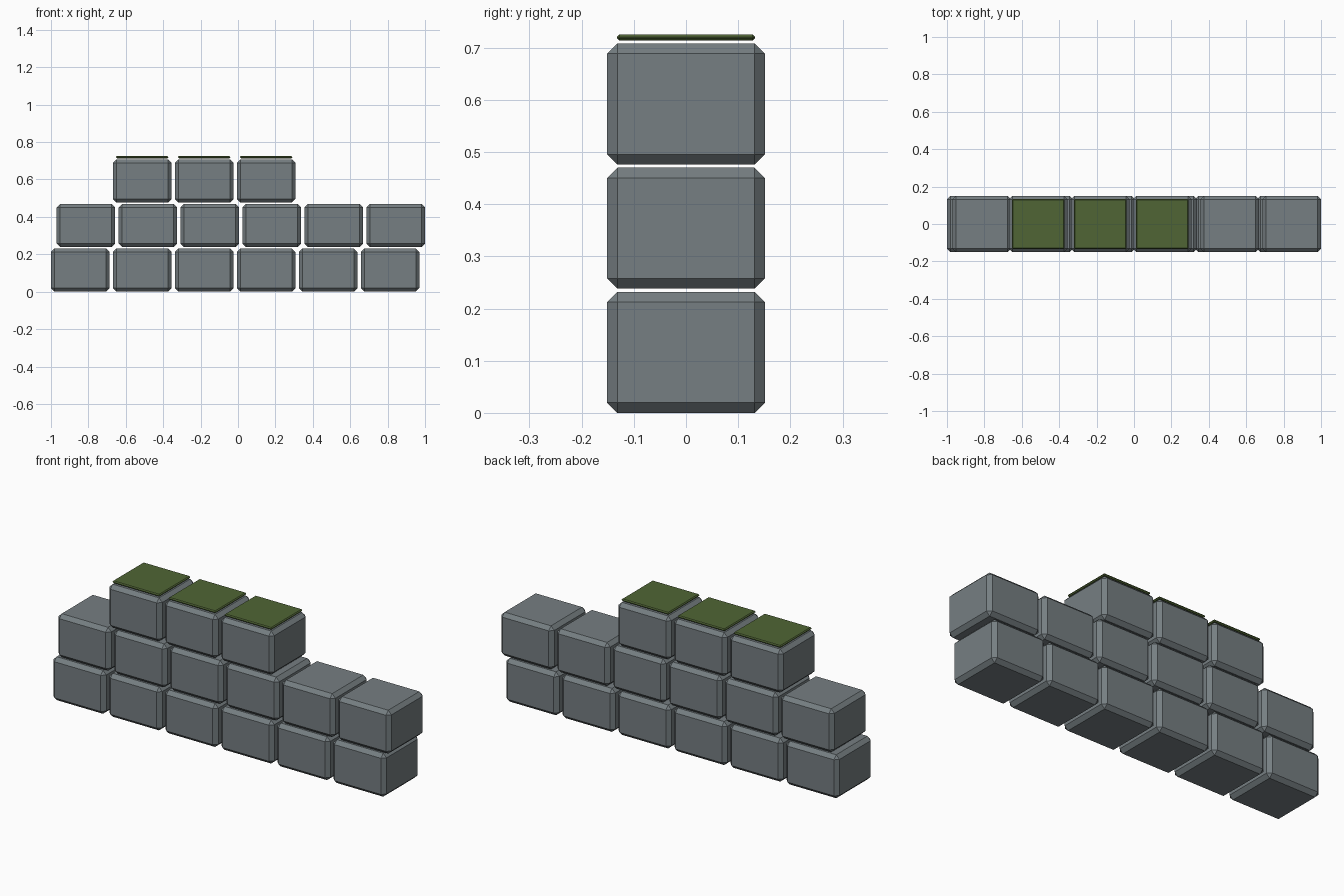
import bpy, bmesh
from mathutils import Matrix, Vector

if "Cube" in bpy.data.objects:
    bpy.data.objects.remove(bpy.data.objects["Cube"])


def material(name, rgb):
    m = bpy.data.materials.new(name)
    m.diffuse_color = (*rgb, 1)
    m.use_nodes = True
    m.node_tree.nodes["Principled BSDF"].inputs["Base Color"].default_value = m.diffuse_color
    return m


STONE = material("grey stone", (0.18, 0.21, 0.223))
MOSS = material("moss green", (0.08, 0.13, 0.035))


def chamfered_box(name, centre, size, bevel, mat):
    bm = bmesh.new()
    bmesh.ops.create_cube(bm, size=1, matrix=Matrix.Diagonal((*size, 1)))
    bmesh.ops.bevel(bm, geom=bm.edges[:], offset=bevel, segments=1,
                    affect='EDGES', profile=0.5)
    me = bpy.data.meshes.new(name)
    bm.to_mesh(me)
    bm.free()
    me.materials.append(mat)
    ob = bpy.data.objects.new(name, me)
    ob.location = Vector(centre)
    bpy.context.collection.objects.link(ob)
    return ob


W, D, H = 0.313, 0.302, 0.232      # block size
PITCH_X, PITCH_Z = 0.3314, 0.238   # block spacing
# start of each course and which blocks survive in it
COURSES = [(-1.0, range(6)), (-0.97, range(6)), (-1.0, range(1, 4))]

for row, (start, columns) in enumerate(COURSES):
    for col in columns:
        x = start + W / 2 + col * PITCH_X
        z = H / 2 + row * PITCH_Z
        chamfered_box(f"stone_block_{row}_{col}", (x, 0, z), (W, D, H), 0.0195, STONE)
        # moss cap on the broken top course
        if row == 2:
            chamfered_box(f"moss_patch_{col}", (x, 0, 0.7195),
                          (0.28, 0.265, 0.012), 0.005, MOSS)
